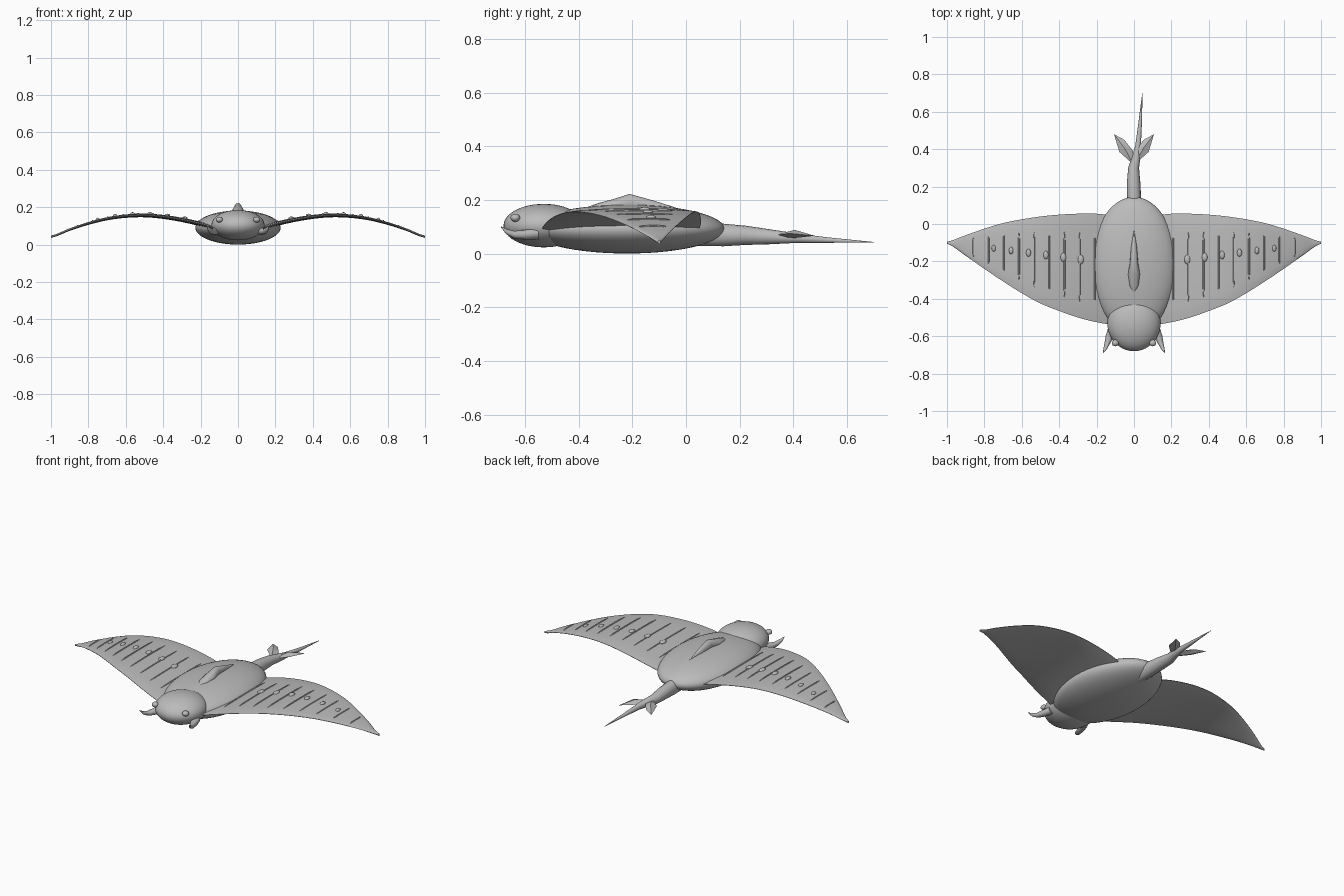
import bpy, bmesh, math

if "Cube" in bpy.data.objects:
    bpy.data.objects.remove(bpy.data.objects["Cube"])

grey = bpy.data.materials.new("slate grey")
grey.diffuse_color = (0.5, 0.5, 0.5, 1)
grey.use_nodes = True
grey.node_tree.nodes["Principled BSDF"].inputs["Base Color"].default_value = grey.diffuse_color


def finish(name, bm, angle=50):
    bmesh.ops.recalc_face_normals(bm, faces=bm.faces)
    me = bpy.data.meshes.new(name)
    bm.to_mesh(me)
    bm.free()
    me.materials.append(grey)
    ob = bpy.data.objects.new(name, me)
    bpy.context.collection.objects.link(ob)
    bpy.ops.object.select_all(action='DESELECT')
    ob.select_set(True)
    bpy.context.view_layer.objects.active = ob
    bpy.ops.object.shade_smooth_by_angle(angle=math.radians(angle))
    return ob


def ellipsoid(name, centre, radii, seg=32, rings=20):
    bm = bmesh.new()
    bmesh.ops.create_uvsphere(bm, u_segments=seg, v_segments=rings, radius=1)
    for v in bm.verts:
        v.co = [c + r * p for c, r, p in zip(centre, radii, v.co)]
    return finish(name, bm)


def loft(name, rings, angle=50):
    """Skin a list of equal-sized point rings and cap both ends."""
    bm = bmesh.new()
    loops = [[bm.verts.new(p) for p in ring] for ring in rings]
    n = len(loops[0])
    for a, b in zip(loops, loops[1:]):
        for i in range(n):
            j = (i + 1) % n
            bm.faces.new((a[i], a[j], b[j], b[i]))
    bm.faces.new(loops[0])
    bm.faces.new(loops[-1])
    return finish(name, bm, angle)


def spindle(name, sections, n=14):
    """Elliptical sections (x, y, z, half width, half height) along y."""
    rings = []
    for x, y, z, w, h in sections:
        rings.append([(x + w * math.cos(2 * math.pi * k / n), y,
                       z + h * math.sin(2 * math.pi * k / n)) for k in range(n)])
    return loft(name, rings)


# Wing stations: leading edge, trailing edge and height, every 0.1 from x = 0.1
LEAD = [-.54, -.525, -.50, -.465, -.425, -.37, -.307, -.24, -.17, -.105]
TRAIL = [.045, .055, .055, .05, .04, .025, .005, -.025, -.06, -.095]
RISE = [.085, .11, .132, .148, .156, .152, .138, .113, .08, .042]


def station(table, x):
    """Smooth interpolation of a station table."""
    t = (x - 0.1) / 0.1
    i = max(0, min(8, int(t)))
    f = t - i
    p = [table[max(0, min(9, k))] for k in (i - 1, i, i + 1, i + 2)]
    return p[1] + 0.5 * f * (p[2] - p[0] + f * (2 * p[0] - 5 * p[1] + 4 * p[2] - p[3]
                             + f * (3 * (p[1] - p[2]) + p[3] - p[0])))


def half_thick(x, s):
    return (0.013 - 0.008 * x) * math.sqrt(max(0, 4 * s * (1 - s))) + 0.001


def wing_point(x, s, side):
    """Point on the wing skin; s runs from leading to trailing edge."""
    y0, y1 = station(LEAD, x), station(TRAIL, x)
    return y0 + s * (y1 - y0), station(RISE, x) + side * half_thick(x, s)


# Body and head
ellipsoid("body", (0, -.22, .091), (.228, .365, .091), 48, 28)
ellipsoid("head", (0, -.53, .104), (.142, .15, .081), 40, 24)

# Fin on the back
spindle("back_fin", [(0, -.36, .172, .006, .004), (0, -.33, .172, .026, .015),
                     (0, -.27, .175, .033, .028), (0, -.21, .19, .022, .032),
                     (0, -.12, .172, .016, .025), (0, -.035, .165, .002, .005)], 12)

# Tail tapering to a thin barb
spindle("tail", [(0, .04, .07, .035, .042), (0, .14, .069, .038, .042),
                 (-.002, .22, .068, .036, .036), (-.002, .30, .063, .029, .029),
                 (.012, .36, .06, .023, .023), (.022, .42, .057, .015, .017),
                 (.032, .53, .05, .010, .010), (.045, .70, .042, .001, .001)], 16)

for m, side in ((1, "right"), (-1, "left")):
    # Arched wing with a thin lens section
    rings = []
    steps = [k / 14 for k in range(15)]
    for k in range(37):
        x = 0.1 + 0.9 * k / 36
        pts = [(s, 1) for s in steps] + [(s, -1) for s in reversed(steps)]
        rings.append([(m * x, *wing_point(x, s, d)) for s, d in pts])
    loft(side + "_wing", rings, 60)

    # Thin raised ribs running along the chord
    for k in range(9):
        x = 0.21 + 0.081 * k
        sections = []
        for j in range(9):
            s = 0.16 + 0.66 * j / 8
            y, z = wing_point(x, s, 1)
            r = 0.0045 if 0 < j < 8 else 0.001
            sections.append((m * x, y, z, r, r))
        spindle(f"{side}_rib_{k + 1}", sections, 6)

    # Row of oval spots across the wing
    for k in range(6):
        x = 0.285 + 0.093 * k
        y = -.19 + 0.012 * k
        s = (y - station(LEAD, x)) / (station(TRAIL, x) - station(LEAD, x))
        z = wing_point(x, s, 1)[1]
        r = 0.016 - 0.001 * k
        ellipsoid(f"{side}_spot_{k + 1}", (m * x, y, z), (r, r * 1.6, .009), 14, 8)

    # Eye
    ellipsoid(side + "_eye", (m * .1, -.636, .133), (.019, .018, .015), 16, 10)

    # Curved horn beside the mouth
    spindle(side + "_horn", [(m * .115, -.55, .075, .022, .022),
                             (m * .130, -.60, .070, .022, .018),
                             (m * .143, -.64, .070, .015, .014),
                             (m * .155, -.67, .082, .009, .010),
                             (m * .165, -.69, .100, .001, .002)], 12)

    # Faceted tail fluke: a flat outline with raised and lowered centres
    bm = bmesh.new()
    outline = [(.005, .32, .066), (.078, .385, .075), (.107, .48, .066),
               (.052, .45, .072), (.005, .39, .070)]
    rim = [bm.verts.new((m * x, y, z)) for x, y, z in outline]
    for dz in (.088, .058):
        mid = bm.verts.new((m * .05, .405, dz))
        for i in range(5):
            bm.faces.new((rim[i], rim[(i + 1) % 5], mid))
    finish(side + "_tail_fluke", bm, 25)
